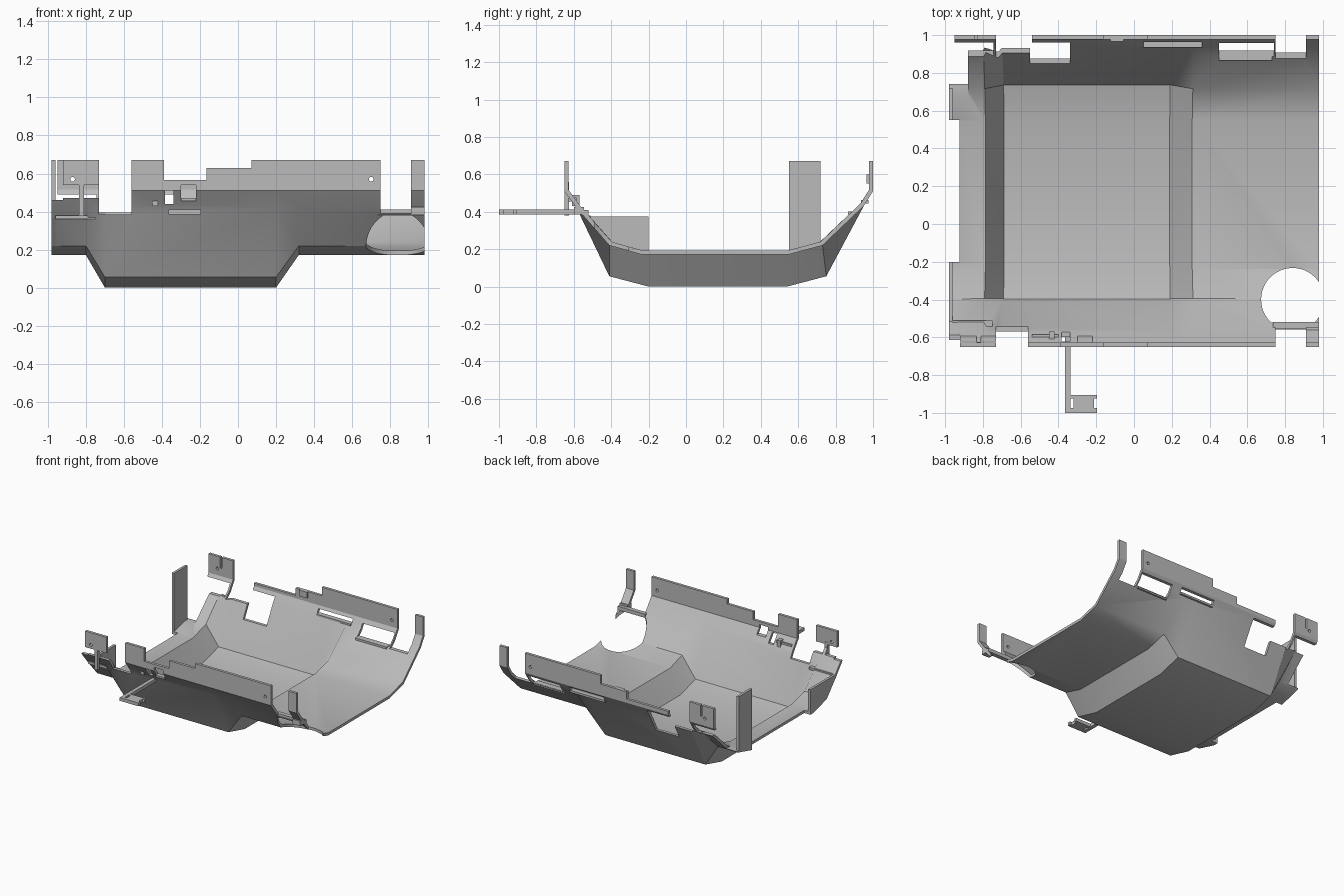
import bpy, bmesh, math
from mathutils import Matrix, Vector

cube = bpy.data.objects.get("Cube")
if cube:
    bpy.data.objects.remove(cube, do_unlink=True)

# One plain grey for the whole moulding
grey = bpy.data.materials.new("moulded grey")
grey.use_nodes = True
colour = (0.5, 0.5, 0.5, 1)
grey.diffuse_color = colour
for node in grey.node_tree.nodes:
    if node.type == 'BSDF_PRINCIPLED':
        node.inputs["Base Color"].default_value = colour


def make_object(name, bm):
    mesh = bpy.data.meshes.new(name)
    bm.to_mesh(mesh)
    bm.free()
    mesh.materials.append(grey)
    obj = bpy.data.objects.new(name, mesh)
    bpy.context.scene.collection.objects.link(obj)
    return obj


def box(name, xs, ys, zs):
    bm = bmesh.new()
    bmesh.ops.create_cube(bm, size=1)
    for v in bm.verts:
        v.co = Vector([(a + b) / 2 + c * (b - a)
                       for c, (a, b) in zip(v.co, (xs, ys, zs))])
    return make_object(name, bm)


def rod(name, centre, radius, depth, along_y=False):
    bm = bmesh.new()
    turn = Matrix.Rotation(math.pi / 2 if along_y else 0, 4, 'X')
    bmesh.ops.create_cone(bm, cap_ends=True, segments=48, radius1=radius,
                          radius2=radius, depth=depth,
                          matrix=Matrix.Translation(centre) @ turn)
    return make_object(name, bm)


def end_plate(name, outline, x, thickness):
    """Flat plate cut from an outline in the side plane."""
    bm = bmesh.new()
    face = bm.faces.new([bm.verts.new((x, y, z)) for y, z in outline])
    grown = bmesh.ops.extrude_face_region(bm, geom=[face])["geom"]
    moved = [g for g in grown if isinstance(g, bmesh.types.BMVert)]
    bmesh.ops.translate(bm, verts=moved, vec=(thickness, 0, 0))
    bmesh.ops.recalc_face_normals(bm, faces=bm.faces)
    return make_object(name, bm)


def apply_all(obj):
    bpy.ops.object.select_all(action='DESELECT')
    obj.select_set(True)
    bpy.context.view_layer.objects.active = obj
    for mod in list(obj.modifiers):
        bpy.ops.object.modifier_apply(modifier=mod.name)


def cut(obj, cutter):
    cutter.hide_render = True
    mod = obj.modifiers.new("cut", 'BOOLEAN')
    mod.operation = 'DIFFERENCE'
    mod.solver = 'EXACT'
    mod.object = cutter
    apply_all(obj)
    bpy.data.objects.remove(cutter, do_unlink=True)


# Tray shell: side profile lofted across, with a deep well in the middle
front_rim = [(-.65, .67), (-.65, .51), (-.585, .42)]
back_rim = [(.95, .43), (1, .51), (1, .67)]
shallow = front_rim + [(-.41, .22), (-.24, .172), (.55, .172), (.73, .22)] + back_rim
deep = front_rim + [(-.41, .055), (-.2, 0), (.54, 0), (.75, .055)] + back_rim
stations = [(-.98, shallow), (-.8, shallow), (-.7, deep),
            (.2, deep), (.32, shallow), (.98, shallow)]
bm = bmesh.new()
rows = [[bm.verts.new((x, y, z)) for y, z in side] for x, side in stations]
for a, b in zip(rows, rows[1:]):
    for i in range(len(a) - 1):
        bm.faces.new((a[i], a[i + 1], b[i + 1], b[i]))
tray = make_object("tray_shell", bm)
wall = tray.modifiers.new("wall", 'SOLIDIFY')
wall.thickness = .022
wall.offset = -1
wall.use_even_offset = True
apply_all(tray)

# Openings in the walls: x from, x to, z from, z to
TOP = .8
front_cuts = [
    (.75, .91, .39, TOP),       # gap beside the corner strut
    (-.3, .07, .63, TOP),       # stepped top edge
    (-.39, -.165, .565, TOP),
    (-.385, -.34, .44, .51),    # clip openings
    (-.3, -.22, .47, .54),
    (-.73, -.56, .385, TOP),    # gap beside the raised tab
    (-1.1, -.835, .47, .54),    # around the hanging tab
    (-.81, -.72, .47, .54),
    (-1.1, -.92, .46, TOP),
]
back_cuts = [
    (.75, .91, .39, TOP),       # gap beside the corner strut
    (.45, .74, .4, .485),       # long openings
    (.05, .36, .46, .495),
    (-.2, .07, .6, TOP),        # stepped top edge
    (-.6, -.165, .54, TOP),
    (-.55, -.34, .29, .49),     # large opening under the bar
    (-.73, -.54, .395, TOP),
    (-1.1, -.88, .23, .49),     # corner below the slotted tab
    (-.9, -.745, .4, .49),
    (-1.1, -.95, .4, TOP),
    (-.845, -.83, .58, TOP),    # slot in the tab
]
for cuts, depth in ((front_cuts, (-.9, -.3)), (back_cuts, (.6, 1.2))):
    for x0, x1, z0, z1 in cuts:
        cut(tray, box("cutter", (x0, x1), depth, (z0, z1)))

# Open left edge, round port and screw holes
cut(tray, box("cutter", (-1.1, -.925), (-.2, .55), (-.1, .4)))
cut(tray, rod("cutter", (.84, -.4, .18), .167, .4))
for x in (-.87, .7):
    cut(tray, rod("cutter", (x, 0, .57), .012, 3, True))

# Left end plates
end_plate("rear_end_plate", [(.55, .172), (.72, .218), (.72, .67), (.55, .67)],
          -.98, .02)
end_plate("front_end_plate", [(-.2, .172), (-.24, .172), (-.41, .22),
                              (-.54, .365), (-.53, .375), (-.2, .375)], -.98, .02)

# Bracket arm with a slotted foot
box("bracket_arm", (-.365, -.335), (-.91, -.56), (.385, .412))
foot = box("bracket_foot", (-.365, -.195), (-1, -.905), (.385, .412))
for x in (-.327, -.203):
    cut(foot, box("cutter", (x - .008, x + .008), (-.975, -.925), (.3, .5)))

# Ledges and clips on the walls
box("port_ledge", (.735, .98), (-.555, -.52), (.38, .41))
box("strut_foot", (.91, .98), (-.6, -.545), (.385, .425))
box("back_long_ledge", (.45, .73), (.865, .915), (.385, .402))
box("back_short_ledge", (.05, .36), (.935, .975), (.445, .462))
box("back_edge_clip", (-.125, -.055), (.965, 1), (.55, .6))
box("corner_ledge", (-.96, -.75), (-.56, -.51), (.36, .38))
box("hanging_stem", (-.835, -.81), (-.65, -.625), (.38, .56))
box("front_clip_post", (-.45, -.42), (-.61, -.57), (.43, .49))
box("front_clip_rail", (-.54, -.4), (-.605, -.585), (.46, .475))
box("window_lip", (-.3, -.22), (-.63, -.595), (.455, .47))

# Smooth the gentle bends, keep the folds crisp
bpy.ops.object.select_all(action='DESELECT')
tray.select_set(True)
bpy.context.view_layer.objects.active = tray
bpy.ops.object.shade_smooth_by_angle(angle=math.radians(30))
